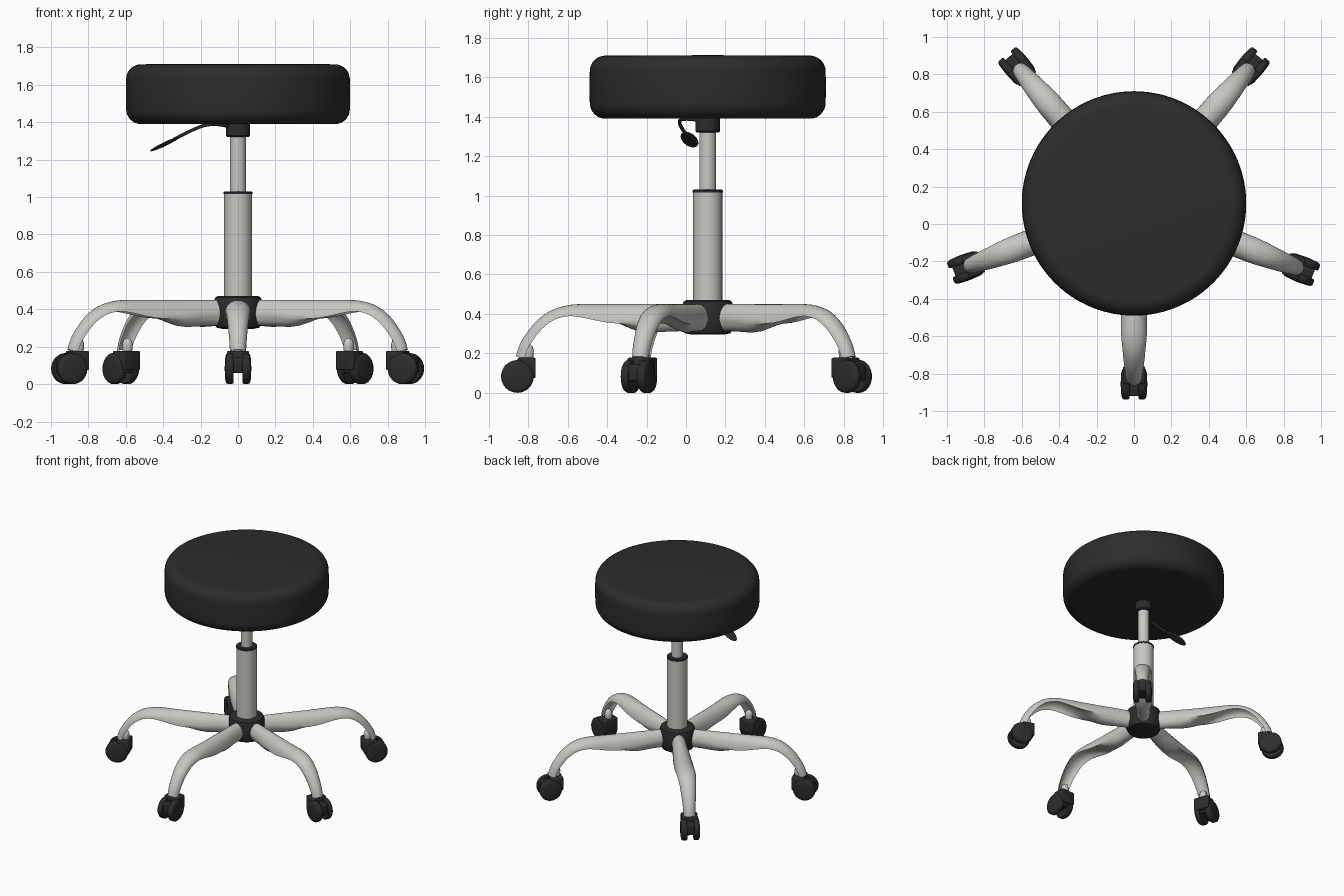
import bpy, bmesh, math
from mathutils import Vector, Matrix

if "Cube" in bpy.data.objects:
    bpy.data.objects.remove(bpy.data.objects["Cube"])

CY = 0.11  # y of the stool's axis


def material(name, rgb):
    m = bpy.data.materials.new(name)
    m.diffuse_color = (*rgb, 1)
    m.use_nodes = True
    m.node_tree.nodes["Principled BSDF"].inputs["Base Color"].default_value = m.diffuse_color
    return m


BLACK = material("black", (0.025, 0.025, 0.025))
SILVER = material("silver", (0.58, 0.57, 0.54))


def finish(name, bm, mat, matrix=None, angle=35):
    bmesh.ops.recalc_face_normals(bm, faces=bm.faces)
    if matrix:
        bm.transform(matrix)
    me = bpy.data.meshes.new(name)
    bm.to_mesh(me)
    bm.free()
    for p in me.polygons:
        p.use_smooth = True
    me.set_sharp_from_angle(angle=math.radians(angle))
    me.materials.append(mat)
    ob = bpy.data.objects.new(name, me)
    bpy.context.collection.objects.link(ob)
    return ob


def skin(bm, rings, closed=True):
    """Bridge successive vertex rings and cap both ends."""
    vs = [[bm.verts.new(p) for p in r] for r in rings]
    n = len(vs[0])
    for a, b in zip(vs, vs[1:]):
        for i in range(n):
            j = (i + 1) % n
            bm.faces.new((a[i], a[j], b[j], b[i]))
    bm.faces.new(vs[0])
    bm.faces.new(vs[-1])


def lathe(name, profile, mat, matrix=None, n=48, angle=35):
    bm = bmesh.new()
    skin(bm, [[(r * math.cos(2 * math.pi * i / n), r * math.sin(2 * math.pi * i / n), z)
               for i in range(n)] for r, z in profile])
    return finish(name, bm, mat, matrix or Matrix.Translation((0, CY, 0)), angle)


def box(name, lo, hi, bevel, mat, matrix):
    bm = bmesh.new()
    bmesh.ops.create_cube(bm, size=1)
    for v in bm.verts:
        v.co = [l + (c + 0.5) * (h - l) for c, l, h in zip(v.co, lo, hi)]
    bmesh.ops.bevel(bm, geom=bm.edges[:], offset=bevel, segments=3, profile=0.5, affect='EDGES')
    return finish(name, bm, mat, matrix)


def smooth_rows(rows, steps=3):
    """Catmull-Rom interpolation through rows of numbers."""
    pts = [rows[0]] + rows + [rows[-1]]
    out = []
    for a, b, c, d in zip(pts, pts[1:], pts[2:], pts[3:]):
        for s in range(steps):
            t = s / steps
            out.append([0.5 * (2 * q + (r - p) * t + (2 * p - 5 * q + 4 * r - u) * t * t
                               + (3 * q - p - 3 * r + u) * t ** 3) for p, q, r, u in zip(a, b, c, d)])
    return out + [rows[-1]]


# Seat cushion with rounded rims
def arc(cx, cz, r, a0, a1, n=8):
    return [(cx + r * math.cos(math.radians(a0 + (a1 - a0) * i / n)),
             cz + r * math.sin(math.radians(a0 + (a1 - a0) * i / n))) for i in range(n + 1)]


lathe("seat", [(0.02, 1.39)] + arc(0.518, 1.47, 0.08, -90, 0) + [(0.6, 1.55)]
      + arc(0.518, 1.63, 0.08, 0, 90) + [(0.02, 1.712)], BLACK, n=96)

# Column, gas lift and hub
lathe("seat_collar", [(0.055, 1.32), (0.063, 1.328), (0.063, 1.40)], BLACK)
lathe("lift_rod", [(0.042, 1.0), (0.042, 1.34)], SILVER)
lathe("column_tube", [(0.074, 0.42), (0.074, 1.018)], SILVER)
lathe("column_cap", [(0.077, 1.016), (0.077, 1.026), (0.07, 1.031)], BLACK)
lathe("hub", [(0.08, 0.295), (0.115, 0.302), (0.13, 0.33), (0.132, 0.385), (0.13, 0.44),
              (0.122, 0.462), (0.11, 0.47)], BLACK)

# Leg stations: radius, top height, half width, rim depth, underside hollow
LEG = [[0.08, 0.45, 0.05, 0.08, -0.7], [0.2, 0.45, 0.055, 0.082, -0.7],
       [0.35, 0.45, 0.065, 0.10, -0.38], [0.5, 0.45, 0.07, 0.095, 0.2],
       [0.64, 0.45, 0.07, 0.068, 0.6], [0.72, 0.442, 0.068, 0.055, 0.75],
       [0.80, 0.415, 0.062, 0.05, 0.75], [0.87, 0.362, 0.056, 0.048, 0.75],
       [0.92, 0.30, 0.05, 0.047, 0.75], [0.955, 0.24, 0.046, 0.046, 0.75],
       [0.973, 0.185, 0.043, 0.046, 0.75]]


def leg(name, matrix):
    rows = smooth_rows(LEG)
    rings, n = [], 14
    for i, (r, z, w, d, k) in enumerate(rows):
        p, q = rows[max(i - 1, 0)], rows[min(i + 1, len(rows) - 1)]
        t = Vector((q[0] - p[0], 0, q[1] - p[1])).normalized()
        inward = Vector((t.z, 0, -t.x))
        ring = []
        for j in range(n + 1):   # outer arch
            a = math.pi * j / n
            ring.append(Vector((r, w * math.cos(a), z)) + inward * d * (1 - math.sin(a)))
        for j in range(n - 1, 0, -1):   # underside, bulging or hollow
            a = math.pi * j / n
            ring.append(Vector((r, 0.93 * w * math.cos(a), z)) + inward * d * (1 - k * math.sin(a)))
        rings.append(ring)
    bm = bmesh.new()
    skin(bm, rings)
    finish(name, bm, SILVER, matrix, 50)


def caster(tag, m):
    # Stem with domed top
    lathe("caster_stem_" + tag, [(0.02, 0.16), (0.027, 0.185), (0.028, 0.215), (0.022, 0.235),
                                 (0.008, 0.246)], SILVER, m @ Matrix.Translation((0.91, 0, 0)), 20, 60)
    # Fork block and web between the wheels
    box("caster_fork_" + tag, (0.872, -0.06, 0.075), (0.965, 0.06, 0.178), 0.008, BLACK, m)
    box("caster_web_" + tag, (0.90, -0.035, 0.06), (1.03, 0.035, 0.145), 0.01, BLACK, m)
    # Twin wheels
    for side in (-1, 1):
        place = m @ Matrix.Translation((0.965, side * 0.025, 0.083)) @ Matrix.Rotation(-side * math.pi / 2, 4, 'X')
        lathe("caster_wheel_%s_%s" % (tag, "left" if side > 0 else "right"),
              [(0.078, 0), (0.083, 0.006), (0.083, 0.03), (0.076, 0.039), (0.06, 0.043), (0.01, 0.046)],
              BLACK, place, 32, 40)


for tag, deg in (("front", -90), ("right", -21.5), ("back_right", 49.5), ("back_left", 130.5), ("left", 200.8)):
    m = Matrix.Translation((0, CY, 0)) @ Matrix.Rotation(math.radians(deg), 4, 'Z')
    leg("leg_" + tag, m)
    caster(tag, m)

# Height lever: bent rod and flat paddle
path = smooth_rows([[-0.04, 0.09, 1.375], [-0.10, 0.03, 1.387], [-0.17, -0.025, 1.385],
                    [-0.24, -0.03, 1.36], [-0.34, 0.0, 1.31]], 5)
rings = []
for i, p in enumerate(path):
    t = (Vector(path[min(i + 1, len(path) - 1)]) - Vector(path[max(i - 1, 0)])).normalized()
    u = t.cross(Vector((0, 0, 1))).normalized()
    v = u.cross(t)
    rings.append([Vector(p) + 0.009 * (u * math.cos(a * math.pi / 5) + v * math.sin(a * math.pi / 5))
                  for a in range(10)])
bm = bmesh.new()
skin(bm, rings)
finish("lever_rod", bm, BLACK, angle=60)

bm = bmesh.new()
bmesh.ops.create_uvsphere(bm, u_segments=24, v_segments=12, radius=1)
x = Vector((-0.16, 0.04, -0.078)).normalized()
y = Vector((0.24, 0.97, 0)).normalized()
z = x.cross(y).normalized()
y = z.cross(x)
place = Matrix.Translation((-0.39, 0.018, 1.284)) @ Matrix((x, y, z)).transposed().to_4x4()
finish("lever_paddle", bm, BLACK, place @ Matrix.Diagonal((0.09, 0.042, 0.01, 1)), 60)
